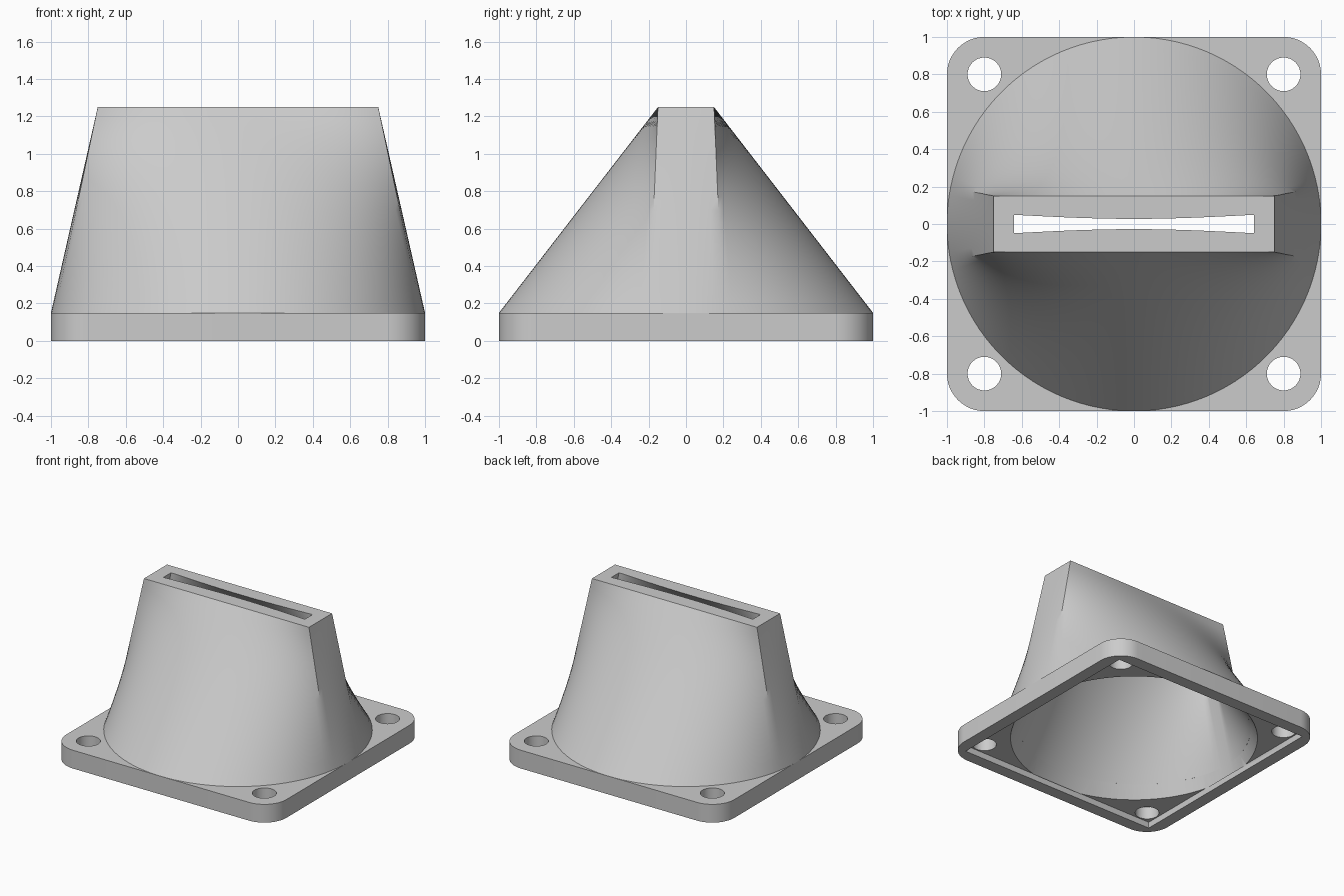
import bpy
import math

if "Cube" in bpy.data.objects:
    bpy.data.objects.remove(bpy.data.objects["Cube"], do_unlink=True)

BASE_TOP, TOP = 0.15, 1.25
FLOOR = 0.05
SLOT_Z = 1.22

grey = bpy.data.materials.new("light grey plastic")
grey.use_nodes = True
colour = (0.6, 0.6, 0.6, 1)
grey.diffuse_color = colour
grey.node_tree.nodes["Principled BSDF"].inputs["Base Color"].default_value = colour


def make_object(name, verts, faces):
    mesh = bpy.data.meshes.new(name)
    mesh.from_pydata(verts, [], faces)
    mesh.materials.append(grey)
    obj = bpy.data.objects.new(name, mesh)
    bpy.context.collection.objects.link(obj)
    return obj


def skin(rings, closed):
    """Join equal rings with quads; cap the ends or close back to the first."""
    n, m = len(rings[0]), len(rings)
    verts = [p for ring in rings for p in ring]
    faces = []
    for k in range(m if closed else m - 1):
        a, b = k * n, (k + 1) % m * n
        for i in range(n):
            j = (i + 1) % n
            faces.append((a + i, a + j, b + j, b + i))
    if not closed:
        faces.append(tuple(reversed(range(n))))
        faces.append(tuple(range((m - 1) * n, m * n)))
    return verts, faces


def loft_ring(z, s, radius, hx, hy):
    """Blend from a circle (s=0) to a rectangle (s=1), each side onto its arc."""
    c = math.atan2(hy, hx)
    sides = [(-c, c, (hx, -hy), (hx, hy), 8),
             (c, math.pi - c, (hx, hy), (-hx, hy), 48),
             (math.pi - c, math.pi + c, (-hx, hy), (-hx, -hy), 8),
             (math.pi + c, math.tau - c, (-hx, -hy), (hx, -hy), 48)]
    ring = []
    for t0, t1, p, q, n in sides:
        for k in range(n):
            u = k / n
            t = t0 + (t1 - t0) * u
            x, y = p[0] + (q[0] - p[0]) * u, p[1] + (q[1] - p[1]) * u
            ring.append(((1 - s) * radius * math.cos(t) + s * x,
                         (1 - s) * radius * math.sin(t) + s * y, z))
    return ring


def outer(z):
    return loft_ring(z, (z - BASE_TOP) / (TOP - BASE_TOP), 1.0, 0.75, 0.15)


def inner(z):
    return loft_ring(z, (z - FLOOR) / (SLOT_Z - FLOOR), 0.93, 0.65, 0.05)


# Duct: round to rectangular shell, its slot pinched in the middle
steps = 16
heights = [BASE_TOP + (TOP - BASE_TOP) * k / steps for k in range(steps + 1)]
rings = [outer(z) for z in heights] + [inner(z) for z in reversed(heights)]
duct = make_object("duct", *skin(rings, True))


def prism(name, pts, z0, z1):
    return make_object(name, *skin([[(x, y, z) for x, y in pts] for z in (z0, z1)], False))


# Flange: rounded square plate
corners = [(1, 1), (-1, 1), (-1, -1), (1, -1)]
outline = []
for q, (sx, sy) in enumerate(corners):
    for k in range(13):
        t = math.pi / 2 * (q + k / 12)
        outline.append((0.8 * sx + 0.2 * math.cos(t), 0.8 * sy + 0.2 * math.sin(t)))
flange = prism("flange", outline, 0, BASE_TOP)

# Cutters: underside recess, duct opening and four screw holes
cutters = [prism("recess_cutter", [(0.9 * x, 0.9 * y) for x, y in corners], -0.1, FLOOR),
           make_object("opening_cutter", *skin([inner(FLOOR - 0.002), inner(0.18)], False))]
for sx, sy in corners:
    hole = [(0.8 * sx + 0.09 * math.cos(math.tau * k / 32),
             0.8 * sy + 0.09 * math.sin(math.tau * k / 32)) for k in range(32)]
    cutters.append(prism("hole_cutter", hole, -0.2, 0.3))

bpy.context.view_layer.objects.active = flange
for cutter in cutters:
    cutter.hide_render = True
    mod = flange.modifiers.new("cut", "BOOLEAN")
    mod.operation = "DIFFERENCE"
    mod.solver = "EXACT"
    mod.object = cutter
    bpy.ops.object.modifier_apply(modifier=mod.name)
for cutter in cutters:
    bpy.data.objects.remove(cutter, do_unlink=True)

# Smooth the curved walls and keep the edges sharp
for obj in bpy.context.selected_objects:
    obj.select_set(False)
for obj in (duct, flange):
    obj.select_set(True)
bpy.ops.object.shade_smooth_by_angle(angle=math.radians(30))
